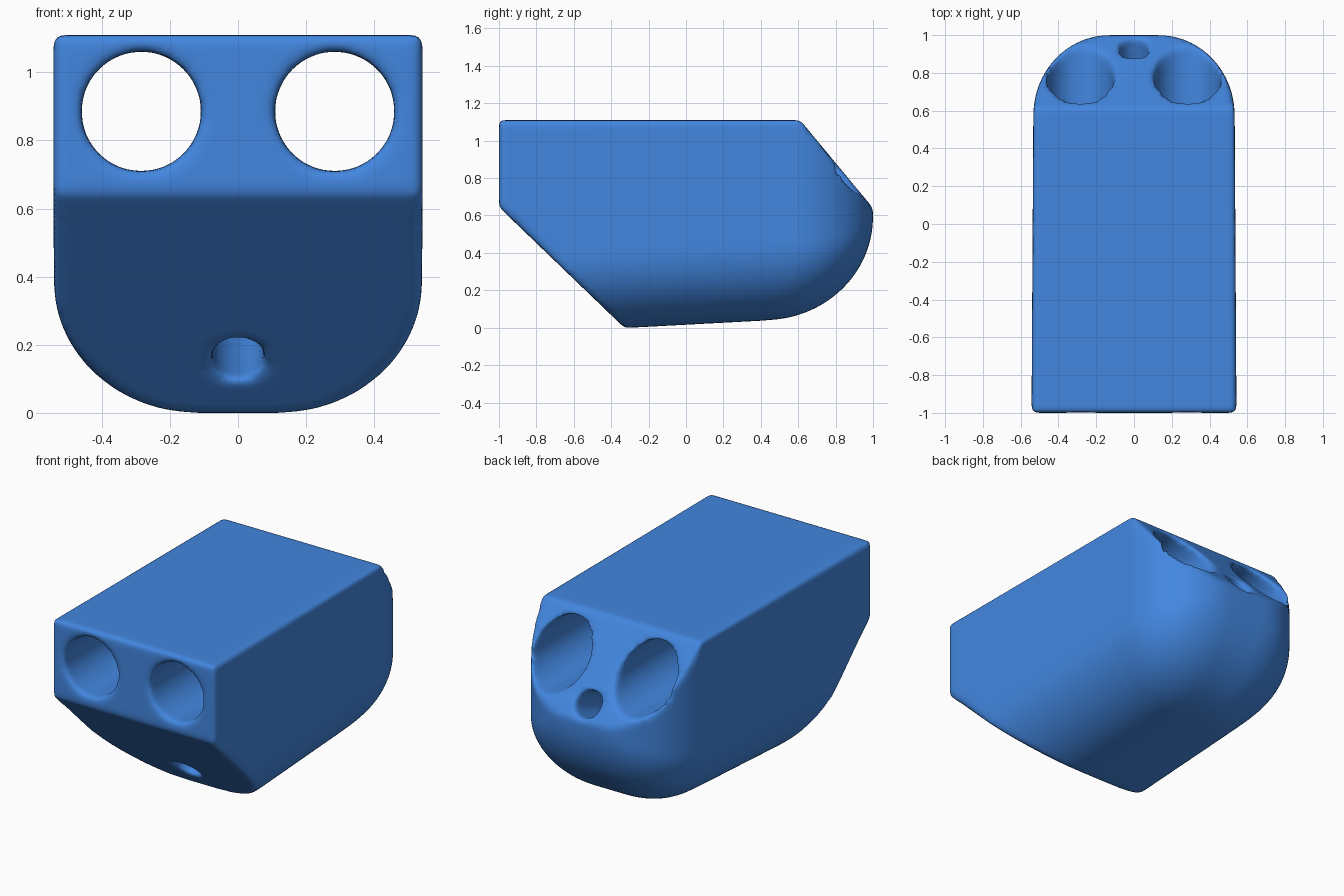
import bpy, bmesh, math
from mathutils import Vector

if "Cube" in bpy.data.objects:
    bpy.data.objects.remove(bpy.data.objects["Cube"])

blue = bpy.data.materials.new("blue plastic")
blue.diffuse_color = (0.055, 0.24, 0.74, 1)
blue.use_nodes = True
blue.node_tree.nodes["Principled BSDF"].inputs["Base Color"].default_value = blue.diffuse_color


def section(y):
    """Cross-section at y: square top, round bottom, shrinking at the round back."""
    def inset(start, depth):
        t = max(0.0, min(1.0, (y - start) / (1.0 - start)))
        return depth * (1 - math.sqrt(1 - t * t))
    w = 0.5425 - 0.006 * (y + 1) - inset(0.58, 0.40)
    b = 0.04 * (y + 0.3) / 0.75 * (1 if y < 0.45 else 0.45 / y) + inset(0.4, 0.56)
    rx = max(0.42 - inset(0.58, 0.40), 0.02)
    rz = max(0.40 - inset(0.4, 0.38), 0.02)
    right = [(w, 1.11)]
    for i in range(17):
        a = math.pi / 2 * i / 16
        right.append((w - rx + rx * math.cos(a), b + rz - rz * math.sin(a)))
    return [Vector((x, y, z)) for x, z in right] + \
           [Vector((-x, y, z)) for x, z in reversed(right)]


# Body: loft of cross-sections
bm = bmesh.new()
stations = [-1, -0.6, -0.2, 0.1, 0.4] + \
           [0.4 + 0.6 * math.sin(math.pi / 2 * i / 24) for i in range(1, 25)]
rings = [[bm.verts.new(p) for p in section(y)] for y in stations]
for r0, r1 in zip(rings, rings[1:]):
    n = len(r0)
    for i in range(n):
        j = (i + 1) % n
        bm.faces.new((r0[i], r0[j], r1[j], r1[i]))
bm.faces.new(rings[0])
bm.faces.new(rings[-1])
# Front chamfer and back slope
for point, normal in (((0, -1, 0.645), (0, -0.65, -0.675)),
                      ((0, 0.61, 1.11), (0, 0.47, 0.39))):
    cut = bmesh.ops.bisect_plane(bm, geom=bm.verts[:] + bm.edges[:] + bm.faces[:],
                                 plane_co=point, plane_no=Vector(normal).normalized(),
                                 clear_outer=True, dist=1e-5)
    edges = [e for e in bm.edges if e.is_boundary]
    bmesh.ops.holes_fill(bm, edges=edges, sides=0)
bmesh.ops.recalc_face_normals(bm, faces=bm.faces[:])
mesh = bpy.data.meshes.new("body")
bm.to_mesh(mesh)
bm.free()
body = bpy.data.objects.new("body", mesh)
bpy.context.collection.objects.link(body)
mesh.materials.append(blue)


def bore(name, start, end, radius):
    """Cut a round tunnel from start to end through the body."""
    a, b = Vector(start), Vector(end)
    bpy.ops.mesh.primitive_cylinder_add(vertices=64, radius=radius, depth=(b - a).length,
                                        location=(a + b) / 2)
    cutter = bpy.context.object
    cutter.name = name
    cutter.rotation_euler = (b - a).to_track_quat('Z', 'Y').to_euler()
    cutter.hide_render = True
    cutter.hide_set(True)
    mod = body.modifiers.new(name, 'BOOLEAN')
    mod.operation = 'DIFFERENCE'
    mod.solver = 'EXACT'
    mod.object = cutter


# Two wide straight tunnels and one narrow slanted tunnel
for side, x in (("left", -0.284), ("right", 0.284)):
    bore(side + "_tunnel_cutter", (x, -1.5, 0.885), (x, 1.5, 0.885), 0.176)
d = Vector((0, 1.40, 0.55))
mid = Vector((0, 0.22, 0.437))
bore("cord_hole_cutter", mid - d, mid + d, 0.078)

# Soften every edge
remesh = body.modifiers.new("remesh", 'REMESH')
remesh.mode = 'VOXEL'
remesh.voxel_size = 0.016
remesh.use_smooth_shade = True
soft = body.modifiers.new("soften", 'SMOOTH')
soft.factor = 0.5
soft.iterations = 12
